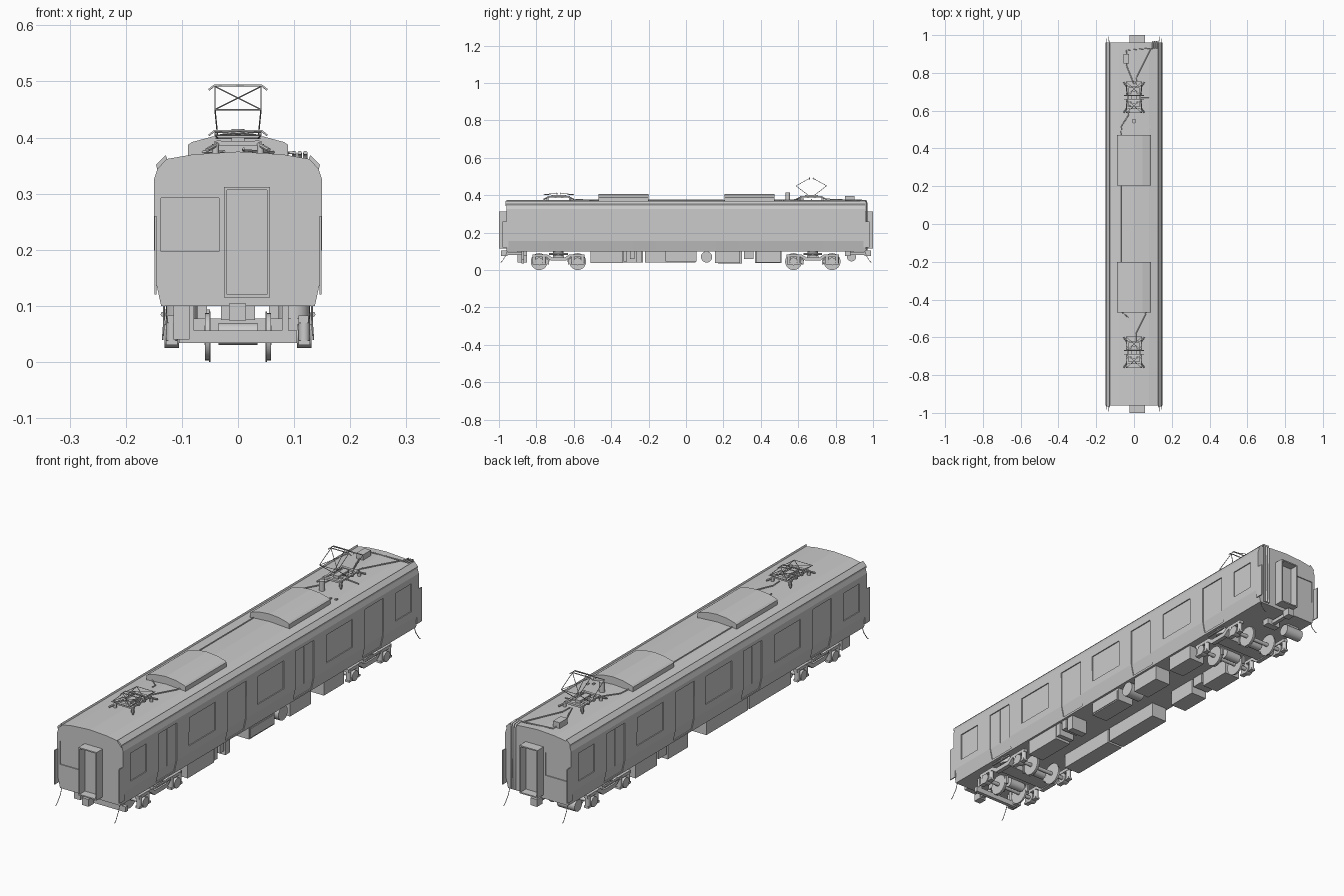
import bpy, bmesh, math
from mathutils import Vector, Matrix

if "Cube" in bpy.data.objects:
    bpy.data.objects.remove(bpy.data.objects["Cube"])

smooth = []

def finish(name, bm):
    bmesh.ops.recalc_face_normals(bm, faces=bm.faces)
    me = bpy.data.meshes.new(name)
    bm.to_mesh(me)
    bm.free()
    ob = bpy.data.objects.new(name, me)
    bpy.context.collection.objects.link(ob)
    return ob

def add_box(bm, x0, x1, y0, y1, z0, z1):
    m = Matrix.Translation(((x0+x1)/2, (y0+y1)/2, (z0+z1)/2)) @ Matrix.Diagonal((abs(x1-x0), abs(y1-y0), abs(z1-z0), 1))
    bmesh.ops.create_cube(bm, size=1, matrix=m)

def boxes(name, *dims):
    bm = bmesh.new()
    for d in dims:
        add_box(bm, *d)
    return finish(name, bm)

def add_prism(bm, pts, y0, y1):
    vs = [bm.verts.new((x, y0, z)) for x, z in pts]
    f = bm.faces.new(vs)
    new = bmesh.ops.extrude_face_region(bm, geom=[f])['geom']
    bmesh.ops.translate(bm, vec=(0, y1-y0, 0), verts=[v for v in new if isinstance(v, bmesh.types.BMVert)])

def prism(name, pts, y0, y1):
    bm = bmesh.new()
    add_prism(bm, pts, y0, y1)
    return finish(name, bm)

def rods(name, rad, *pairs, n=16):
    # straight cylinders between pairs of points
    bm = bmesh.new()
    for a, b in pairs:
        a, b = Vector(a), Vector(b)
        d = b - a
        m = Matrix.Translation((a+b)/2) @ d.to_track_quat('Z', 'Y').to_matrix().to_4x4()
        bmesh.ops.create_cone(bm, cap_ends=True, segments=n, radius1=rad, radius2=rad, depth=d.length, matrix=m)
    ob = finish(name, bm)
    if n > 8:
        smooth.append(ob)
    return ob

def pipe(name, rad, *paths):
    cu = bpy.data.curves.new(name, 'CURVE')
    cu.dimensions = '3D'
    cu.bevel_depth = rad
    cu.bevel_resolution = 1
    cu.use_fill_caps = True
    for p in paths:
        s = cu.splines.new('POLY')
        s.points.add(len(p)-1)
        for q, c in zip(s.points, p):
            q.co = (*c, 1)
    ob = bpy.data.objects.new(name, cu)
    bpy.context.collection.objects.link(ob)

def mirrored(half):
    return half + [(-x, z) for x, z in reversed(half) if x > 0]

# car body
body = prism('car_body', mirrored([(.137, .10), (.149, .155), (.15, .325), (.144, .343), (.126, .362), (.08, .370), (0, .375)]), -.96, .96)

# recesses for side doors, side windows and end windows
bm = bmesh.new()
DOORS = (-.67, -.22, .22, .67)
openings = [(y, .06, .108, .31) for y in DOORS]
openings += [(y, .085, .185, .30) for y in (-.445, 0, .445)]
openings += [(y, .052, .185, .30) for y in (-.86, .86)]
for s in (-1, 1):
    for y, w, z0, z1 in openings:
        low = [(.1345, .108), (.1455, .155)] if z0 < .155 else [(.1455, z0)]
        pts = low + [(.1455, z1), (.17, z1), (.17, z0)]
        add_prism(bm, [(s*x, z) for x, z in pts], y-w, y+w)
    add_box(bm, -.137, -.034, s*.956, s*.99, .197, .292)
cutter = finish('opening_cutter', bm)
cutter.hide_render = True
cutter.hide_viewport = True
mod = body.modifiers.new('openings', 'BOOLEAN')
mod.operation = 'DIFFERENCE'
mod.object = cutter
mod.solver = 'EXACT'

# door leaf seams
boxes('door_seams', *[(s*.1445, s*.1462, y-.001, y+.001, .155, .31) for s in (-1, 1) for y in DOORS])

# rain gutters and corner fall guards
for s in (-1, 1):
    prism('rain_gutter', [(s*.144, .343), (s*.146, .352), (s*.129, .369), (s*.126, .362)], -.965, .96)
    boxes('corner_guard', *[(s*.145, s*.149, e*.95, e*.982, .12, .26) for e in (-1, 1)])

# end gangways: open frames with a door plane behind
for e in (-1, 1):
    a, b = e*.955, e*1.0
    boxes('gangway_frame', (-.025, -.020, a, b, .115, .312), (.052, .057, a, b, .115, .312),
          (-.020, .052, a, b, .307, .312), (-.020, .052, a, b, .115, .120))
    boxes('gangway_door', (-.020, .052, a, e*.965, .12, .307))

# cable ducts down the rear end
pipe('end_conduit', .004, *[[(x, .93, .373), (x, .962, .371), (x, .966, .36), (x, .966, .105)] for x in (.10, .11, .12)])

# rooftop air conditioners
for y in (-.468, .205):
    prism('air_conditioner', mirrored([(.089, .365), (.089, .387), (.082, .392), (.045, .402), (0, .406)]), y, y+.267)

# roof pipes and fittings
pipe('roof_pipes', .0025,
     [(-.07, -.2, .374), (-.07, .2, .374)],
     [(-.07, .47, .374), (-.065, .52, .374), (-.03, .575, .376), (-.02, .63, .38)],
     [(-.07, -.46, .374), (-.025, -.50, .376), (-.025, -.52, .376)],
     [(.065, -.46, .374), (.06, -.48, .374), (.01, -.58, .377), (.01, -.62, .38)],
     [(0, .74, .38), (-.04, .84, .376), (-.04, .92, .376), (.08, .93, .373), (.10, .93, .373)],
     [(.01, .74, .38), (.015, .78, .377), (.09, .93, .373)],
     [(.03, .67, .378), (.08, .67, .374)])
boxes('roof_switch_box', (-.056, -.026, .85, .90, .372, .396))
rods('lightning_arrester', .012, ((0, .545, .37), (0, .545, .415)))
boxes('roof_terminal', (.062, .07, .50, .51, .368, .376), (.082, .09, .51, .52, .366, .374))

# pantographs: base, insulators, lower and upper arms, collector head
def pantograph(yc, knee_z, head_z, knee):
    def P(x, y, z):
        return (x, yc+y, z)
    boxes('pantograph_base',
          *[(s*.030, s*.038, yc-.06, yc+.06, .388, .395) for s in (-1, 1)],
          *[(-.042, .042, yc+y-.006, yc+y+.006, .386, .394) for y in (-.055, -.018, .018, .055)],
          (-.012, .012, yc-.035, yc+.035, .388, .400))
    rods('pantograph_insulators', .006, *[(P(s*.04, t*.06, .367), P(s*.04, t*.06, .389)) for s in (-1, 1) for t in (-1, 1)], n=12)
    rods('pantograph_feet', .004, *[(P(s*.034, t*.055, .39), P(s*.055, t*.08, .378)) for s in (-1, 1) for t in (-1, 1)], n=8)
    arms = []
    for t in (-1, 1):
        ky = t*knee
        arms.append((P(-.042, ky, knee_z), P(.042, ky, knee_z)))
        arms.append((P(-.04, t*.015, .399), P(.04, t*.015, .399)))
        for s in (-1, 1):
            arms.append((P(s*.036, t*.015, .399), P(s*.041, ky, knee_z)))
            arms.append((P(s*.041, ky, knee_z), P(s*.041, t*.008, head_z)))
            arms.append((P(s*.041, ky, knee_z), P(-s*.041, t*.008, head_z)))
    rods('pantograph_arms', .0013, *arms, n=6)
    pipe('collector_head', .002, *[[P(-.052, y, head_z-.006), P(-.042, y, head_z+.002), P(.042, y, head_z+.002), P(.052, y, head_z-.006)] for y in (-.010, .010)])

pantograph(.67, .45, .491, .082)
pantograph(-.68, .404, .410, .082)

# bogies
for yc in (-.682, .678):
    for dy in (-.103, .103):
        y = yc + dy
        rods('axle', .008, ((-.125, y, .045), (.125, y, .045)))
        rods('traction_motor', .02, ((-.035, y-math.copysign(.035, dy), .05), (.035, y-math.copysign(.035, dy), .05)))
        for s in (-1, 1):
            rods('wheel_tread', .042, ((s*.052, y, .045), (s*.059, y, .045)), n=32)
            rods('wheel_flange', .045, ((s*.049, y, .045), (s*.052, y, .045)), n=32)
            rods('axle_box', .021, ((s*.105, y, .046), (s*.131, y, .046)), n=12)
            rods('axle_springs', .010, *[((s*.118, y+d, .035), (s*.118, y+d, .078)) for d in (-.026, .026)], n=12)
            boxes('axle_arm', (s*.108, s*.128, y-.036, y+.036, .03, .038))
            boxes('brake_shoe', (s*.05, s*.06, y-math.copysign(.053, dy), y-math.copysign(.045, dy), .03, .065))
    for s in (-1, 1):
        # dropped side frame, air spring and damper
        bm = bmesh.new()
        side = [(-.14, .07), (-.065, .07), (-.04, .05), (.04, .05), (.065, .07), (.14, .07), (.14, .083), (.06, .083), (.035, .068), (-.035, .068), (-.06, .083), (-.14, .083)]
        f = bm.faces.new([bm.verts.new((s*.108, yc+a, z)) for a, z in side])
        g = bmesh.ops.extrude_face_region(bm, geom=[f])['geom']
        bmesh.ops.translate(bm, vec=(s*.018, 0, 0), verts=[v for v in g if isinstance(v, bmesh.types.BMVert)])
        finish('bogie_side_frame', bm)
        rods('air_spring', .028, ((s*.10, yc, .075), (s*.10, yc, .101)), n=24)
        rods('damper', .005, ((s*.133, yc-.05, .085), (s*.133, yc+.05, .085)), n=8)
    boxes('bogie_bolster', (-.115, .115, yc-.03, yc+.03, .055, .078), (-.02, .02, yc-.02, yc+.02, .078, .101))

# underfloor equipment, one row per side
right_row = [(-.51, -.34, .038), (-.335, -.315, .045), (-.30, -.275, .06), (-.265, -.235, .04), (-.11, .055, .045), (.155, .29, .038), (.375, .505, .04)]
left_row = [(-.50, -.23, .04), (-.22, .05, .04), (.17, .30, .036), (.31, .36, .06), (.37, .51, .038)]
boxes('underfloor_boxes_right', *[(.055, .128, a, b, z, .102) for a, b, z in right_row])
boxes('underfloor_boxes_left', *[(-.128, -.055, a, b, z, .102) for a, b, z in left_row])
boxes('equipment_panel', (.128, .131, -.105, .05, .05, .088))
rods('air_reservoirs', .03, ((.06, .11, .07), (.128, .11, .07)), n=20)
rods('rear_air_tank', .024, ((-.13, .885, .07), (-.05, .885, .07)), n=20)
boxes('tank_bracket', (-.12, -.06, .875, .895, .08, .102))

# front guard beam and end equipment
boxes('guard_beam', (-.105, .105, -.88, -.865, .034, .056), (-.09, -.078, -.88, -.865, .05, .102), (.078, .09, -.88, -.865, .05, .102))
boxes('end_equipment_box', (-.115, -.086, -.90, -.85, .04, .102))

# couplers and hanging hoses
for e in (-1, 1):
    boxes('coupler', (-.008, .008, e*.86, e*.965, .08, .095), (-.016, .014, e*.955, e*.99, .074, .104),
          (-.03, .03, e*.85, e*.88, .075, .102))
    pipe('jumper_hoses', .0015, *[[(s*.132, e*.955, .102), (s*.132, e*.965, .075), (s*.133, e*.978, .055), (s*.134, e*.985, .045), (s*.134, e*.992, .04)] for s in (-1, 1)])

# smooth shading on round parts
bpy.ops.object.select_all(action='DESELECT')
for ob in smooth:
    ob.select_set(True)
bpy.context.view_layer.objects.active = smooth[0]
bpy.ops.object.shade_smooth_by_angle(angle=math.radians(40))
